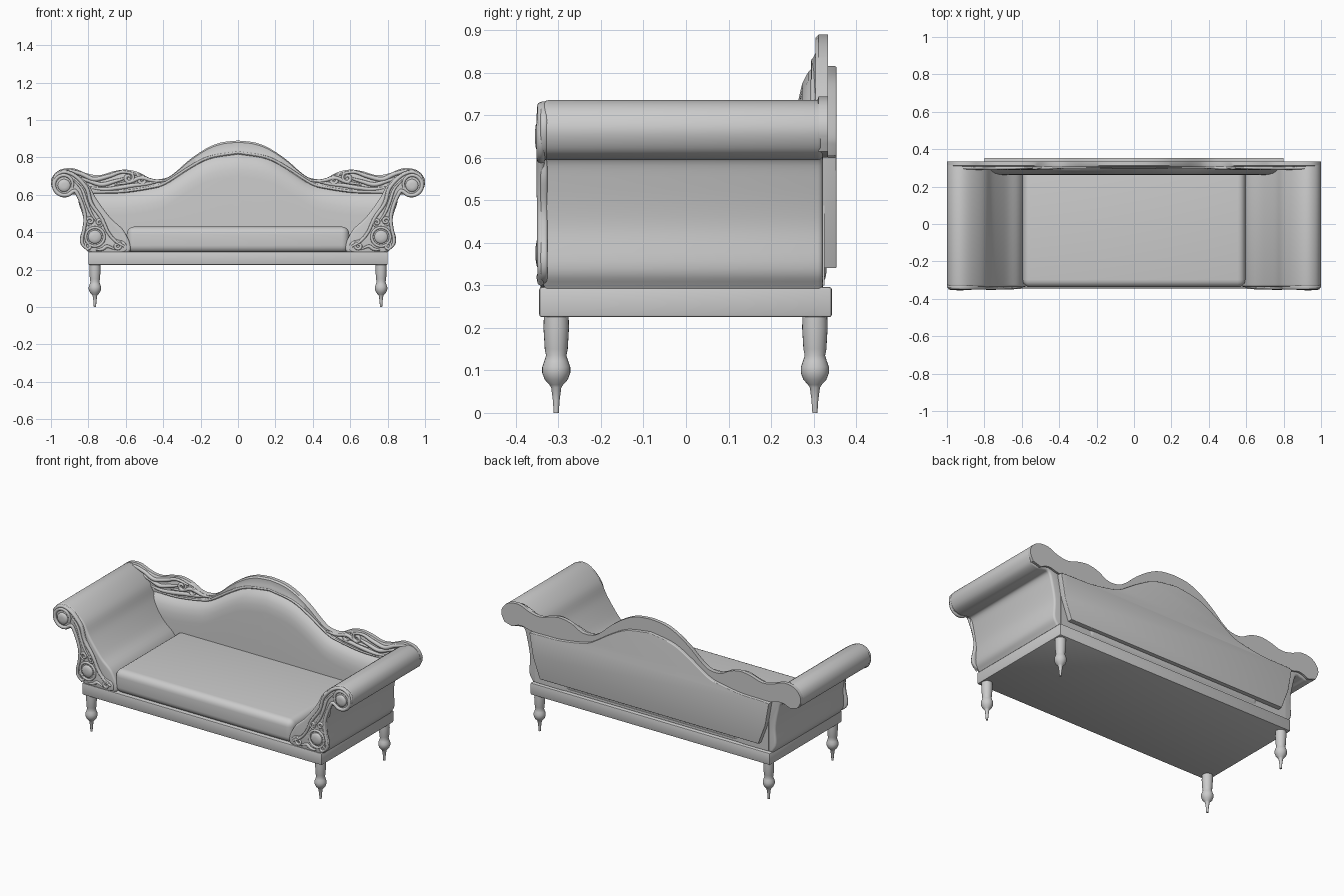
import bpy, bmesh, math
from mathutils import Vector

if "Cube" in bpy.data.objects:
    bpy.data.objects.remove(bpy.data.objects["Cube"])


def finish(bm, name, angle=35):
    bmesh.ops.recalc_face_normals(bm, faces=bm.faces)
    me = bpy.data.meshes.new(name)
    bm.to_mesh(me)
    bm.free()
    ob = bpy.data.objects.new(name, me)
    bpy.context.collection.objects.link(ob)
    smooth(ob, angle)
    return ob


def smooth(ob, angle=35):
    bpy.ops.object.select_all(action='DESELECT')
    ob.select_set(True)
    bpy.context.view_layer.objects.active = ob
    bpy.ops.object.shade_smooth_by_angle(angle=math.radians(angle))


def spline(pts, n=6):
    """Catmull-Rom through 2D points."""
    p = [Vector(q) for q in pts]
    p = [2 * p[0] - p[1]] + p + [2 * p[-1] - p[-2]]
    out = []
    for i in range(1, len(p) - 2):
        a, b, c, d = p[i - 1:i + 3]
        for k in range(n):
            t = k / n
            out.append(0.5 * (2 * b + (c - a) * t + (2 * a - 5 * b + 4 * c - d) * t * t
                              + (3 * b - a - 3 * c + d) * t ** 3))
    return out + [p[-2]]


def prism(name, pts, y0, y1, bevel=0.0, s=1):
    """Extrude an x-z outline along y, rounding both rims."""
    bm = bmesh.new()
    f = bm.faces.new([bm.verts.new((s * x, y0, z)) for x, z in pts])
    g = bmesh.ops.extrude_face_region(bm, geom=[f])
    bmesh.ops.translate(bm, vec=(0, y1 - y0, 0),
                        verts=[v for v in g['geom'] if isinstance(v, bmesh.types.BMVert)])
    if bevel:
        rims = [e for e in bm.edges if abs(e.verts[0].co.y - e.verts[1].co.y) < 1e-5]
        bmesh.ops.bevel(bm, geom=rims, offset=bevel, segments=3, profile=0.5, affect='EDGES')
    return finish(bm, name)


def box(name, lo, hi, bevel, seg=3):
    bm = bmesh.new()
    bmesh.ops.create_cube(bm, size=1)
    for v in bm.verts:
        v.co = [(lo[i] + hi[i]) / 2 + v.co[i] * (hi[i] - lo[i]) for i in range(3)]
    bmesh.ops.bevel(bm, geom=bm.edges[:], offset=bevel, segments=seg, profile=0.5, affect='EDGES')
    return finish(bm, name)


def lathe(name, prof, loc, axis='Z', n=24):
    bm = bmesh.new()
    rings = []
    for r, h in prof:
        ring = []
        for i in range(n):
            a = 2 * math.pi * i / n
            c, d = r * math.cos(a), r * math.sin(a)
            ring.append(bm.verts.new((c, d, h) if axis == 'Z' else (c, -h, d)))
        rings.append(ring)
    for a, b in zip(rings, rings[1:]):
        for i in range(n):
            bm.faces.new((a[i], a[(i + 1) % n], b[(i + 1) % n], b[i]))
    bm.faces.new(rings[0])
    bm.faces.new(rings[-1])
    ob = finish(bm, name, 50)
    ob.location = loc
    return ob


def carve(name, pts, r, y, s=1, taper=0.45):
    """Tapered moulding strand lying on an x-z plane at depth y."""
    path = spline(pts, 6)
    cu = bpy.data.curves.new(name, 'CURVE')
    cu.dimensions = '3D'
    cu.bevel_depth, cu.bevel_resolution, cu.use_fill_caps = r, 2, True
    sp = cu.splines.new('POLY')
    sp.points.add(len(path) - 1)
    for i, (p, q) in enumerate(zip(sp.points, path)):
        p.co = (s * q[0], 0, q[1], 1)
        p.radius = taper + (1 - taper) * math.sin(math.pi * i / (len(path) - 1))
    ob = bpy.data.objects.new(name, cu)
    bpy.context.collection.objects.link(ob)
    ob.location.y = y
    bpy.ops.object.select_all(action='DESELECT')
    ob.select_set(True)
    bpy.context.view_layer.objects.active = ob
    bpy.ops.object.convert(target='MESH')
    smooth(bpy.context.object, 60)


def spiral(cx, cz, r0, r1, a0, turns, n=12):
    return [(cx + (r0 + (r1 - r0) * i / n) * math.cos(a0 + 2 * math.pi * turns * i / n),
             cz + (r0 + (r1 - r0) * i / n) * math.sin(a0 + 2 * math.pi * turns * i / n))
            for i in range(n + 1)]


# base rail and seat cushion
box("base_rail", (-.80, -.345, .225), (.80, .343, .296), .006, 2)
box("seat", (-.595, -.338, .29), (.595, .33, .43), .04, 5)

# turned legs
leg = [(.029, .23), (.03, .20), (.027, .15), (.024, .135), (.028, .122), (.033, .108), (.033, .094),
       (.027, .078), (.016, .066), (.012, .06), (.008, .03), (.006, 0)]
for x in (-.765, .765):
    for y in (-.305, .303):
        lathe("leg", leg, (x, y, 0))

# shared scroll shape of the arm ends
roll = [(.86, .598), (.90, .60), (.935, .595), (.98, .615), (1.0, .665), (.98, .713), (.93, .735),
        (.87, .715)]
arm = [(.80, .292), (.825, .34), (.822, .44), (.84, .54)] + roll + \
      [(.80, .655), (.755, .575), (.68, .475), (.605, .40), (.585, .292)]
plate = [(.78, .294), (.83, .32), (.846, .36), (.832, .42), (.828, .48), (.85, .55)] + roll[:5] + \
        [(.985, .705), (.93, .732), (.865, .71), (.80, .64), (.775, .56), (.725, .48), (.69, .41),
         (.655, .365), (.61, .35), (.595, .32), (.62, .294)]

# back crest rail: outer and inner edges of one half
outer = [(0, .89), (.09, .88), (.17, .848), (.26, .787), (.33, .725), (.385, .69), (.46, .685),
         (.53, .72), (.60, .735), (.67, .725), (.74, .705), (.81, .715), (.88, .742), (.95, .735),
         (.99, .70), (1.0, .66), (.98, .615)]
inner = [(.93, .60), (.87, .62), (.80, .605), (.71, .605), (.60, .608), (.47, .628), (.39, .652),
         (.26, .735), (.15, .79), (0, .815)]
half = spline(outer, 5) + spline(inner, 5)
loop = [tuple(p) for p in half] + [(-p[0], p[1]) for p in reversed(half[1:-1])]
o, i_ = half[0], half[-1]
bm = bmesh.new()
A, B = spline(outer, 5), spline(inner[::-1], 5)


def resample(path, n):
    d = [0]
    for a, b in zip(path, path[1:]):
        d.append(d[-1] + (b - a).length)
    out, j = [], 0
    for k in range(n + 1):
        t = d[-1] * k / n
        while j < len(d) - 2 and d[j + 1] < t:
            j += 1
        out.append(path[j].lerp(path[j + 1], (t - d[j]) / (d[j + 1] - d[j])))
    return out


A, B = resample(A, 60), resample(B, 60)
section = [(0, .334), (0, .312), (.12, .304), (.6, .304), (.8, .296), (.95, .298), (1, .31), (1, .334)]
for s in (1, -1):
    rows = []
    for a, b in zip(A, B):
        rows.append([bm.verts.new((s * a.lerp(b, t)[0], y, a.lerp(b, t)[1])) for t, y in section])
    m = len(section)
    for p, q in zip(rows, rows[1:]):
        for k in range(m):
            bm.faces.new((p[k], p[(k + 1) % m], q[(k + 1) % m], q[k]))
    bm.faces.new(rows[-1])
bmesh.ops.remove_doubles(bm, verts=bm.verts, dist=1e-5)
finish(bm, "back_crest_rail", 40)


# padded backrest: grid that follows the crest's inner edge
def top_at(x):
    x = abs(x)
    for a, b in zip(B, B[1:]):
        if a[0] <= x <= b[0]:
            return a[1] + (b[1] - a[1]) * (x - a[0]) / max(b[0] - a[0], 1e-6)
    return .61


bm = bmesh.new()
grid = []
for i in range(49):
    x = -.78 + 1.56 * i / 48
    h = top_at(x) + .004
    col = [bm.verts.new((x, .325, .30))]
    for d, y in ((h - .30, .266), (.12, .262), (.08, .265), (.045, .273), (.018, .287), (0, .305), (0, .325)):
        col.append(bm.verts.new((x, y, h - d)))
    grid.append(col)
for p, q in zip(grid, grid[1:]):
    for k in range(8):
        bm.faces.new((p[k], p[(k + 1) % 8], q[(k + 1) % 8], q[k]))
bm.faces.new(grid[0])
bm.faces.new(grid[-1])
finish(bm, "backrest_padding", 40)

# rear panel
edge = [tuple(p) for p in B if p[0] < .78]
right = edge + [(.80, .60), (.775, .46), (.73, .34)]
prism("rear_panel", right + [(-x, z) for x, z in reversed(right[1:])], .315, .354, .004)

for s in (1, -1):
    # arm body and carved front plate
    prism("arm", [tuple(p) for p in spline(arm + arm[:1], 5)[:-1]], -.336, .322, .012, s)
    prism("arm_front_plate", [tuple(p) for p in spline(plate + plate[:1], 5)[:-1]], -.342, -.326, .005, s)

    # border mouldings running into the top scroll
    y = -.341
    carve("arm_outer_moulding", [(.80, .305), (.83, .335), (.833, .37), (.82, .43), (.818, .49), (.838, .56),
                                 (.865, .615)] + spiral(.93, .655, .06, .045, 3.8, .95), .011, y, s, .7)
    carve("arm_inner_moulding", [(.61, .325), (.655, .352), (.695, .40), (.73, .475), (.785, .555), (.81, .635),
                                 (.87, .70), (.93, .722), (.975, .70), (.988, .66)], .010, y, s, .7)
    carve("arm_middle_moulding", [(.75, .45), (.785, .50), (.81, .56), (.835, .63), (.88, .68)], .009, y, s)
    # rosettes
    lathe("scroll_button", [(.034, -.01), (.034, .008), (.028, .013), (.012, .015)], (s * .93, -.340, .65), 'Y')
    lathe("arm_rosette", [(.036, -.01), (.036, .006), (.03, .011), (.012, .014)], (s * .765, -.340, .375), 'Y')
    carve("rosette_ring", spiral(.765, .375, .05, .05, 0, 1), .008, y, s, .9)
    # small leaf curls
    for cx, cz, r, a, t in ((.645, .327, .024, 1.2, 1.3), (.80, .325, .022, 2.2, -1.2),
                            (.79, .46, .024, 4.5, 1.3), (.742, .452, .022, 5.0, -1.2)):
        carve("arm_leaf_curl", spiral(cx, cz, r, .005, a, t), .008, y, s, .6)
    carve("arm_foot_leaf", [(.66, .31), (.70, .325), (.725, .31), (.76, .305)], .010, y, s)

    # carved leaves on the crest
    y = .301
    for pts, r in (([(.975, .70), (.91, .727), (.84, .712), (.77, .683), (.69, .70), (.62, .722), (.54, .708)], .012),
                   ([(.88, .70), (.80, .675), (.73, .655), (.66, .672), (.60, .69)], .012),
                   ([(.80, .64), (.72, .63), (.64, .637), (.56, .65), (.48, .66), (.40, .68)], .012),
                   ([(.66, .655), (.58, .668), (.52, .69), (.45, .675), (.38, .675)], .011),
                   (spiral(.585, .69, .032, .006, 1.0, 1.4), .010),
                   (spiral(.51, .675, .025, .005, 2.5, -1.3), .010)):
        carve("crest_leaf", pts, r, y, s)
    # crest moulding following the padding
    carve("crest_moulding", [(x, z + .012) for x, z in inner[3:]], .007, .300, s, .9)
